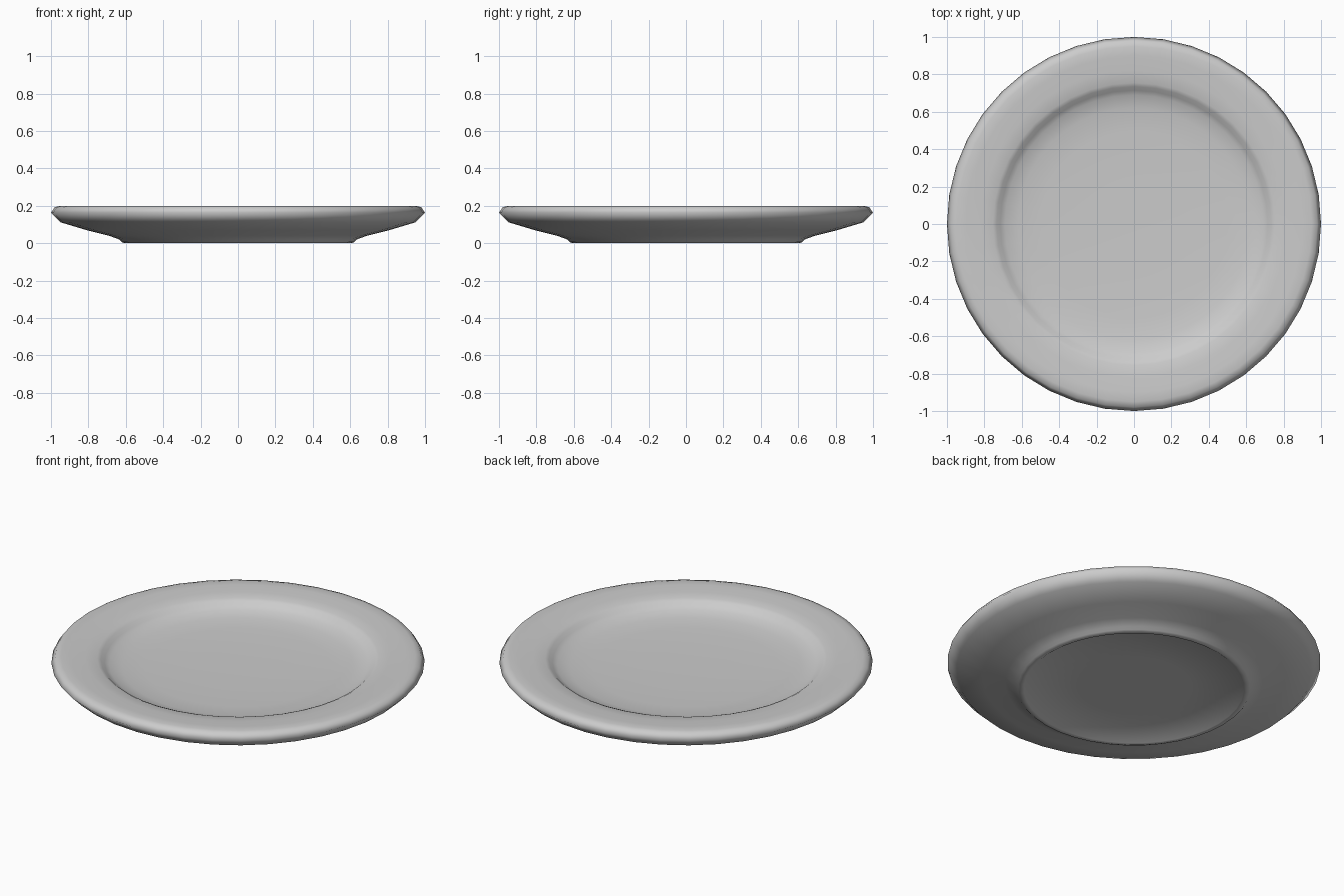
import bpy, bmesh, math

if "Cube" in bpy.data.objects:
    bpy.data.objects.remove(bpy.data.objects["Cube"])

# Half cross-section (radius, height), from underside centre round to upper centre
PROFILE = [
    (0.0, 0.016), (0.3, 0.016), (0.57, 0.016), (0.59, 0.002), (0.605, 0.0), (0.622, 0.006),
    (0.635, 0.02), (0.69, 0.04), (0.81, 0.07), (0.95, 0.112), (1.0, 0.163), (0.98, 0.192),
    (0.95, 0.2), (0.90, 0.199), (0.82, 0.194), (0.755, 0.189), (0.735, 0.18),
    (0.715, 0.163), (0.69, 0.15), (0.62, 0.135), (0.50, 0.128), (0.25, 0.123), (0.0, 0.122),
]
SIDES = 40


def lathe(name, profile, sides):
    bm = bmesh.new()
    verts = [bm.verts.new((r, 0, z)) for r, z in profile]
    edges = [bm.edges.new(pair) for pair in zip(verts, verts[1:])]
    bmesh.ops.spin(bm, geom=verts + edges, cent=(0, 0, 0), axis=(0, 0, 1),
                   angle=math.tau, steps=sides, use_duplicate=False)
    bmesh.ops.remove_doubles(bm, verts=bm.verts[:], dist=1e-4)
    bmesh.ops.recalc_face_normals(bm, faces=bm.faces[:])
    mesh = bpy.data.meshes.new(name)
    bm.to_mesh(mesh)
    bm.free()
    obj = bpy.data.objects.new(name, mesh)
    bpy.context.collection.objects.link(obj)
    return obj


# Dinner plate: foot ring, flared underside, rim and sunken well
plate = lathe("plate", PROFILE, SIDES)
bpy.context.view_layer.objects.active = plate
plate.select_set(True)
bpy.ops.object.shade_smooth_by_angle(angle=math.radians(120))
